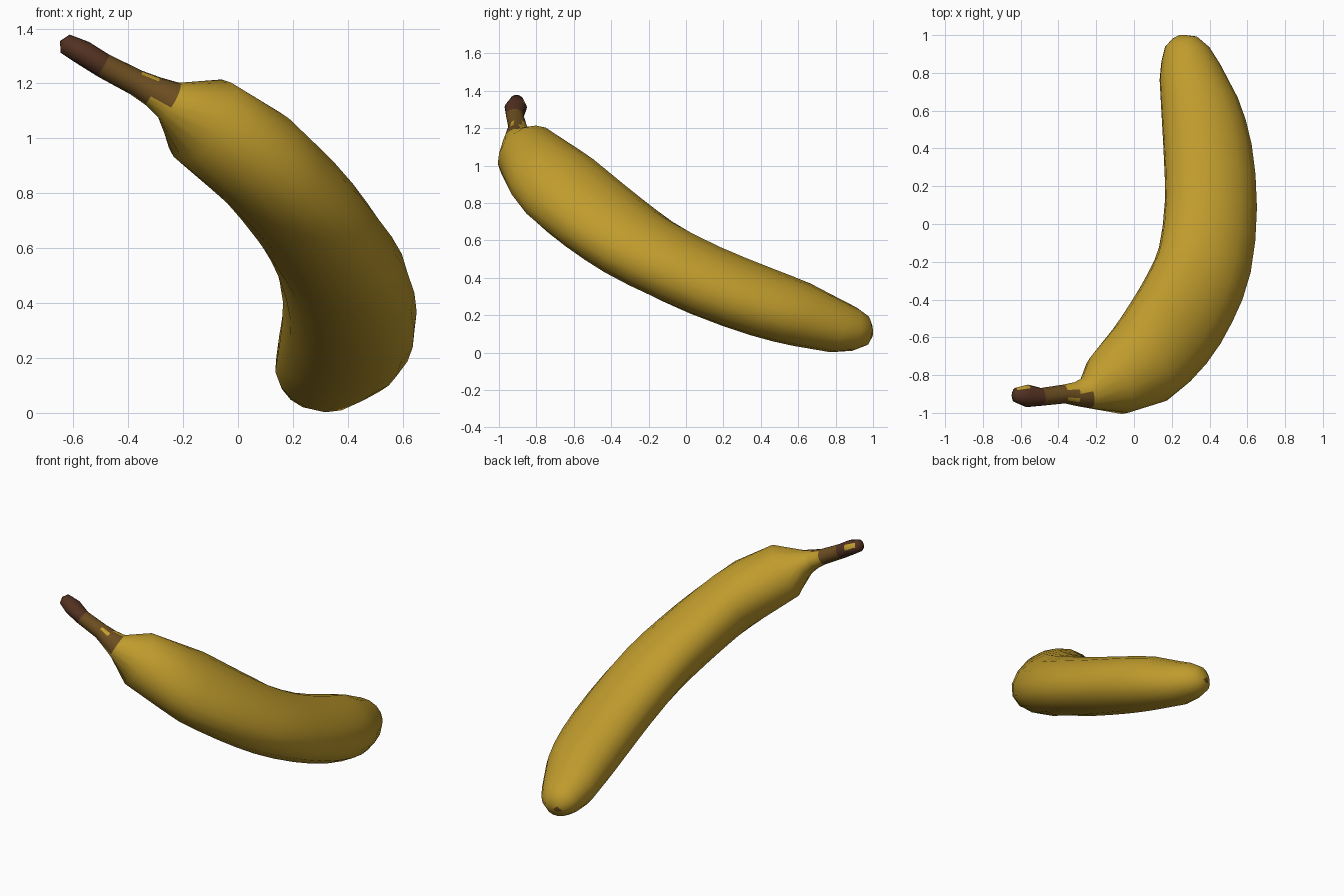
import bpy, bmesh, math
from mathutils import Vector

if "Cube" in bpy.data.objects:
    bpy.data.objects.remove(bpy.data.objects["Cube"])

# Centre line: x, y, z, sideways radius, upright radius
RINGS = [
    (0.242, 0.99, 0.122, 0.04, 0.04),
    (0.248, 0.965, 0.120, 0.09, 0.08),
    (0.272, 0.90, 0.126, 0.135, 0.114),
    (0.296, 0.805, 0.141, 0.170, 0.139),
    (0.348, 0.62, 0.203, 0.214, 0.168),
    (0.390, 0.40, 0.273, 0.243, 0.180),
    (0.407, 0.10, 0.388, 0.254, 0.185),
    (0.375, -0.19, 0.531, 0.262, 0.188),
    (0.297, -0.39, 0.661, 0.269, 0.189),
    (0.185, -0.575, 0.804, 0.269, 0.189),
    (0.045, -0.732, 0.943, 0.244, 0.188),
    (-0.13, -0.852, 1.068, 0.178, 0.17),
    (-0.25, -0.895, 1.137, 0.085, 0.075),
    (-0.31, -0.90, 1.172, 0.063, 0.057),
    (-0.37, -0.90, 1.203, 0.05, 0.048),
    (-0.49, -0.915, 1.265, 0.047, 0.045),
    (-0.565, -0.91, 1.312, 0.06, 0.045),
    (-0.63, -0.905, 1.345, 0.038, 0.037),
]
SIDES = 16
SHOULDER = 11
ROLL = math.radians(22)   # flattened body leans: outer side low, inner side high
YELLOW, BROWN, DARK = range(3)


def material(name, rgb):
    m = bpy.data.materials.new(name)
    m.diffuse_color = (*rgb, 1)
    m.use_nodes = True
    m.node_tree.nodes["Principled BSDF"].inputs["Base Color"].default_value = m.diffuse_color
    return m


def midpoint(i):
    """Smooth point halfway between ring i and i + 1."""
    a, b, c, d = RINGS[i - 1:i + 3]
    return tuple((9 * (q + r) - p - s) / 16 for p, q, r, s in zip(a, b, c, d))


# Extra rings along the curved body; each keeps the number of its source ring
path = []
for i, ring in enumerate(RINGS):
    path.append((i, ring))
    if 4 <= i <= 9:
        path.append((i, midpoint(i)))

bm = bmesh.new()
pts = [Vector(r[:3]) for _, r in path]
loops = []
for n, (i, ring) in enumerate(path):
    a, b = ring[3:]
    nxt = n if i == SHOULDER else min(n + 1, len(pts) - 1)
    t = (pts[nxt] - pts[max(n - 1, 0)]).normalized()
    h = t.cross(Vector((0, 0, 1))).normalized()
    v = h.cross(t)
    roll = ROLL if i < 10 else ROLL / 2 if i == 10 else 0
    h, v = (h * math.cos(roll) + v * math.sin(roll),
            v * math.cos(roll) - h * math.sin(roll))
    loops.append([bm.verts.new(pts[n] + h * a * math.cos(k * math.tau / SIDES)
                               + v * b * math.sin(k * math.tau / SIDES))
                  for k in range(SIDES)])


def colour(i, off):
    """Colour by ring number and direction from the centre line."""
    if i >= 15:
        # pale fleck on the back of the stem end
        return YELLOW if i == 16 and off.y > 0.85 and off.z > 0 else DARK
    if i == 14:
        return BROWN
    # brown runs further down the upper front of the neck
    if i == 13:
        # with a thin pale streak in it
        if -0.75 < off.y < -0.5 and off.z > 0:
            return YELLOW
        return BROWN if off.y < 0.3 and off.z > -0.75 else YELLOW
    return BROWN if i == 12 and off.y < 0.1 and off.z > -0.25 else YELLOW


# Skin between rings
for n in range(len(loops) - 1):
    mid = (pts[n] + pts[n + 1]) / 2
    for k in range(SIDES):
        j = (k + 1) % SIDES
        f = bm.faces.new((loops[n][k], loops[n][j], loops[n + 1][j], loops[n + 1][k]))
        f.smooth = True
        f.material_index = colour(path[n][0], (f.calc_center_median() - mid).normalized())

# Rounded blossom end with a small dark mark below, and the cut stem end
for loop, tip, mat in ((loops[0], Vector((0.24, 1.0, 0.12)), YELLOW),
                       (loops[-1], Vector((-0.648, -0.905, 1.355)), DARK)):
    c = bm.verts.new(tip)
    for k in range(SIDES):
        f = bm.faces.new((loop[k], loop[(k + 1) % SIDES], c))
        f.smooth = True
        low = mat == YELLOW and f.calc_center_median().z < tip.z - 0.018
        f.material_index = BROWN if low else mat

bmesh.ops.recalc_face_normals(bm, faces=bm.faces)
me = bpy.data.meshes.new("banana")
bm.to_mesh(me)
bm.free()
me.materials.append(material("ripe yellow", (0.525, 0.33, 0.026)))
me.materials.append(material("stem brown", (0.15, 0.075, 0.015)))
me.materials.append(material("dark stem brown", (0.085, 0.031, 0.015)))
bpy.context.collection.objects.link(bpy.data.objects.new("banana", me))
